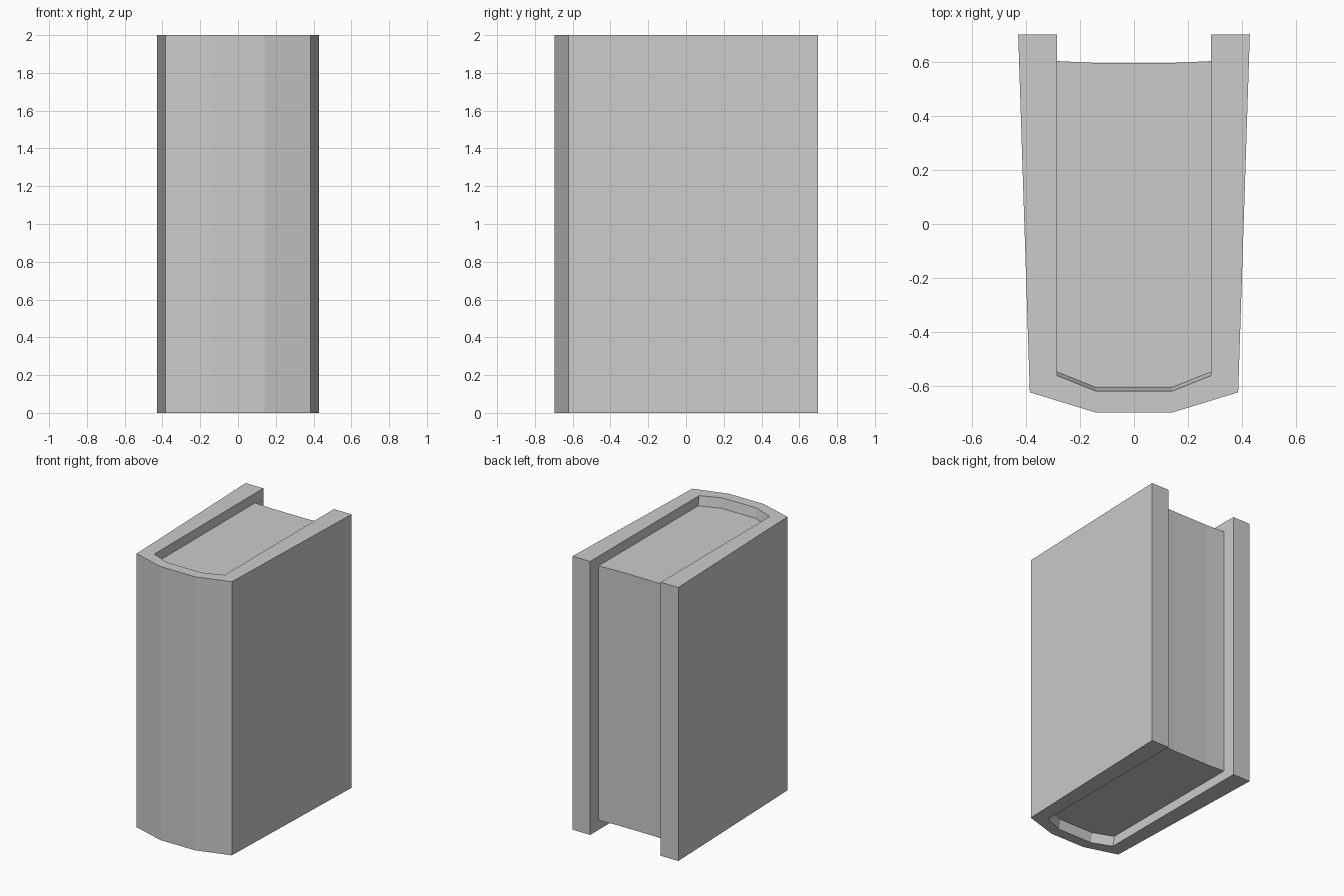
import bpy
import bmesh

cube = bpy.data.objects.get("Cube")
if cube:
    bpy.data.objects.remove(cube, do_unlink=True)

HEIGHT = 2.0
INSET = 0.07      # how far the pages sit below the cover's rim

grey = bpy.data.materials.new("plain_grey")
grey.use_nodes = True
colour = (0.6, 0.6, 0.6, 1)
grey.diffuse_color = colour
grey.node_tree.nodes["Principled BSDF"].inputs["Base Color"].default_value = colour


def mirrored(half):
    """Close a right-hand half outline with its mirror image."""
    return half + [(-x, y) for x, y in reversed(half)]


def loft(name, levels):
    """Skin matching outlines stacked at the given heights."""
    bm = bmesh.new()
    rings = [[bm.verts.new((x, y, z)) for x, y in ring] for z, ring in levels]
    for low, high in zip(rings, rings[1:]):
        for i in range(len(low)):
            j = (i + 1) % len(low)
            bm.faces.new((low[i], low[j], high[j], high[i]))
    bm.faces.new(rings[0])
    bm.faces.new(rings[-1])
    bmesh.ops.recalc_face_normals(bm, faces=bm.faces)
    mesh = bpy.data.meshes.new(name)
    bm.to_mesh(mesh)
    bm.free()
    mesh.materials.append(grey)
    obj = bpy.data.objects.new(name, mesh)
    bpy.context.collection.objects.link(obj)
    return obj


def cover_outline(lip):
    """U-shaped cover section; lip moves the spine's inner wall backward."""
    outer = [(0.14, -0.697), (0.385, -0.622), (0.428, 0.7)]
    inner = [(0.285, 0.7), (0.285, -0.56 + lip), (0.14, -0.618 + lip)]
    return mirrored(outer + inner)


# Cover: two boards and a faceted spine, with a sloped inner lip at both ends
rim, floor = cover_outline(0), cover_outline(0.014)
loft("cover", [(0, rim), (INSET, floor), (HEIGHT - INSET, floor), (HEIGHT, rim)])

# Page block: rounded toward the spine, slightly hollow at the fore edge
pages = mirrored([(0.14, -0.604), (0.285, -0.546), (0.285, 0.602), (0.14, 0.595)])
loft("page_block", [(INSET, pages), (HEIGHT - INSET, pages)])
